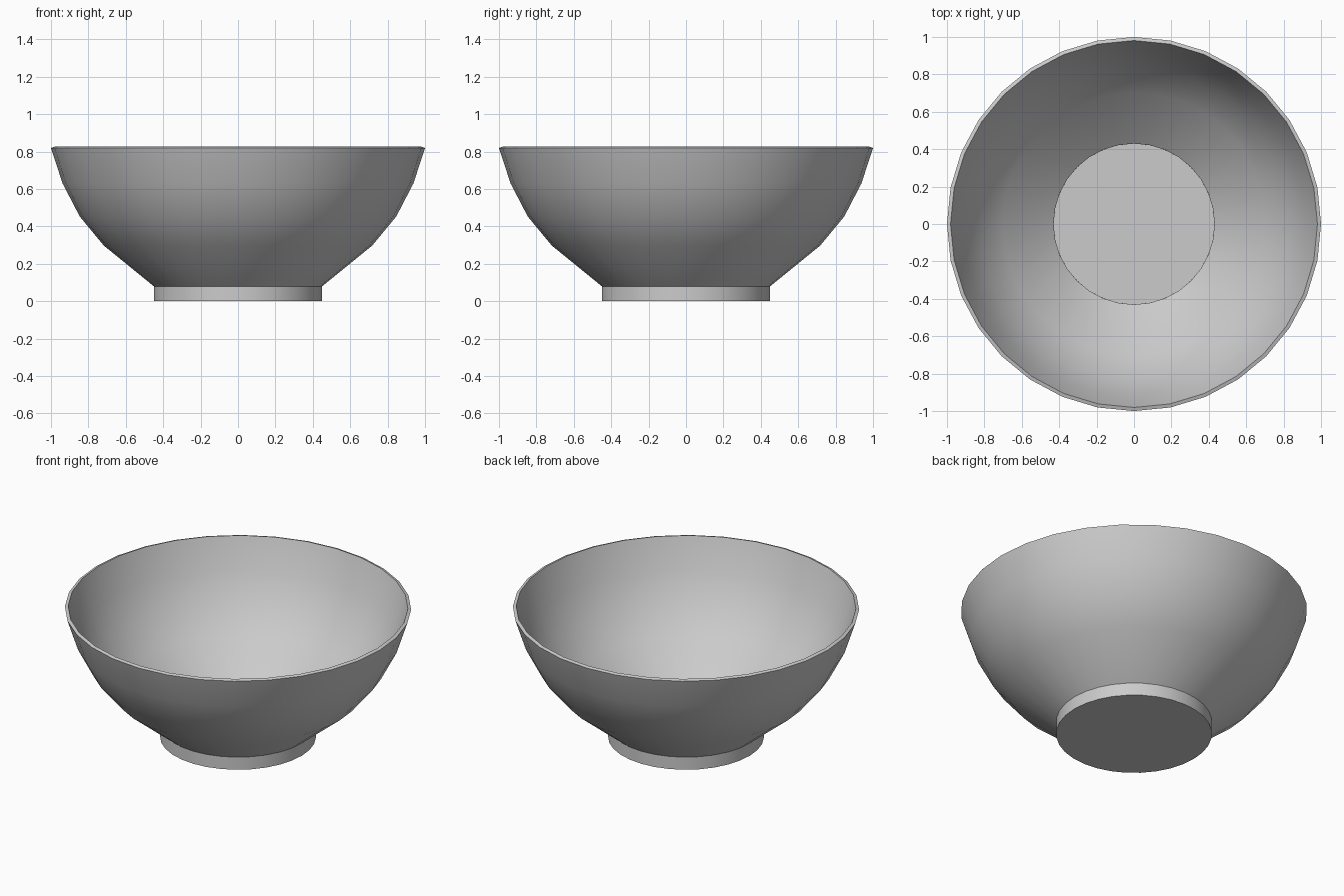
import bpy, bmesh, math

if "Cube" in bpy.data.objects:
    bpy.data.objects.remove(bpy.data.objects["Cube"])

SIDES = 32
# outer profile (radius, height): foot, flared wall, rim
PROFILE = [(0.45, 0.0), (0.45, 0.08), (0.718, 0.298), (0.846, 0.453),
           (0.938, 0.63), (1.0, 0.82)]

# outer skin: stacked rings with a flat base
bm = bmesh.new()
rings = []
for r, z in PROFILE:
    rings.append([bm.verts.new((r * math.cos(2 * math.pi * i / SIDES),
                                r * math.sin(2 * math.pi * i / SIDES), z))
                  for i in range(SIDES)])
for low, high in zip(rings, rings[1:]):
    for i in range(SIDES):
        j = (i + 1) % SIDES
        bm.faces.new((low[i], low[j], high[j], high[i]))
bm.faces.new(rings[0][::-1])
mesh = bpy.data.meshes.new("bowl")
bm.to_mesh(mesh)
bm.free()

bowl = bpy.data.objects.new("bowl", mesh)
bpy.context.collection.objects.link(bowl)
bpy.context.view_layer.objects.active = bowl
bowl.select_set(True)

# thin wall grown inward, leaving the foot hollow
wall = bowl.modifiers.new("wall", 'SOLIDIFY')
wall.thickness = 0.02
wall.offset = -1
wall.use_even_offset = True
bpy.ops.object.modifier_apply(modifier="wall")
bpy.ops.object.shade_smooth_by_angle(angle=math.radians(30))
